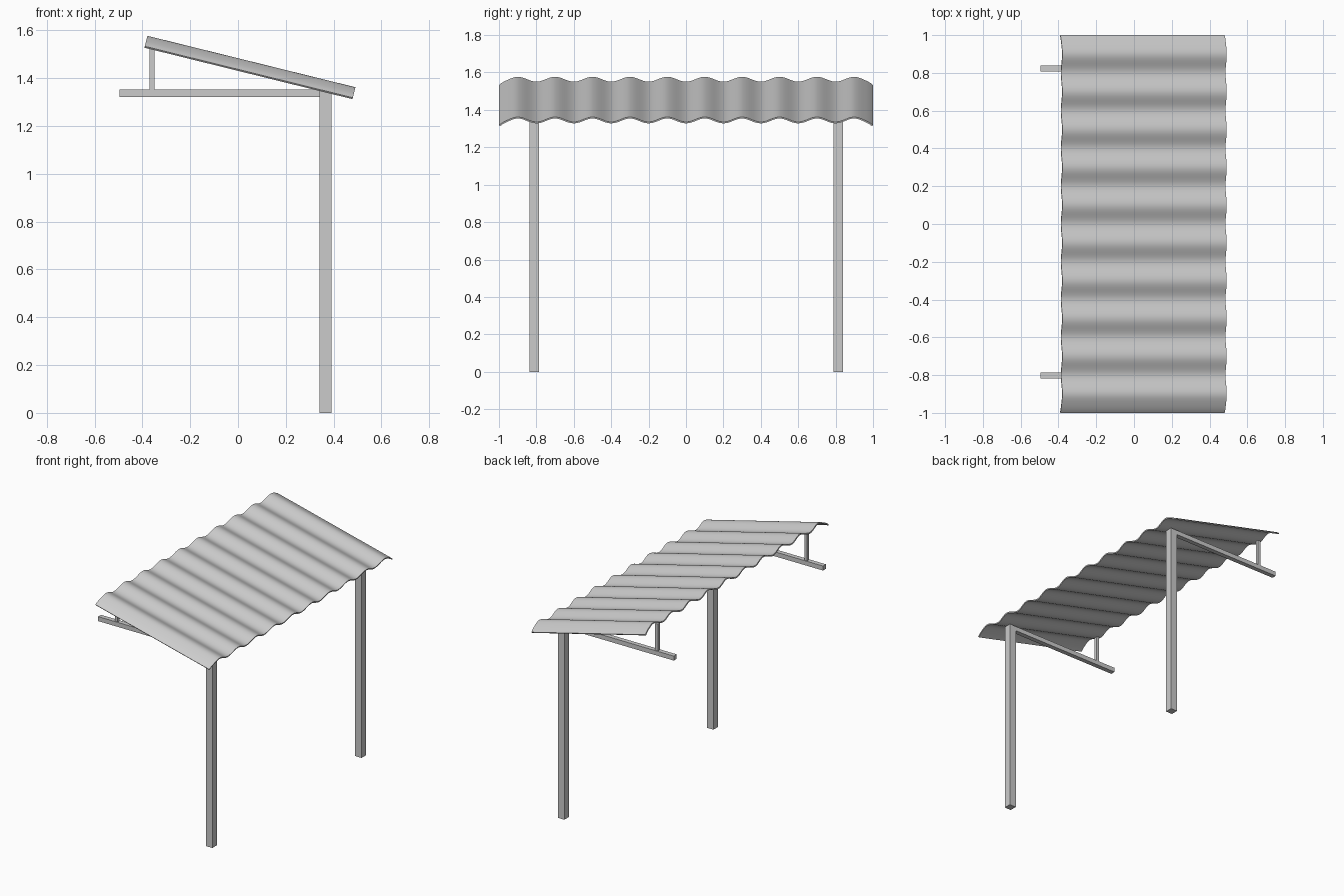
import bpy, bmesh, math

if "Cube" in bpy.data.objects:
    bpy.data.objects.remove(bpy.data.objects["Cube"])


def box(name, x0, x1, y0, y1, z0, z1):
    bpy.ops.mesh.primitive_cube_add(
        size=1, location=((x0 + x1) / 2, (y0 + y1) / 2, (z0 + z1) / 2))
    ob = bpy.context.object
    ob.name = name
    ob.scale = (x1 - x0, y1 - y0, z1 - z0)
    bpy.ops.object.transform_apply(location=False, rotation=False, scale=True)
    return ob


# Supports: post, cantilever beam flush with the post's +y face, short strut
for side, y in (("front", -0.8125), ("back", 0.8145)):
    edge = y + 0.0255
    box(side + "_post", 0.341, 0.391, y - 0.0255, edge, 0, 1.353)
    box(side + "_beam", -0.495, 0.342, edge - 0.032, edge, 1.322, 1.353)
    mid = edge - 0.016
    box(side + "_strut", -0.370, -0.349, mid - 0.0105, mid + 0.0105, 1.353, 1.538)


# Corrugated roof: ten waves, the outer edges curling further down
def drop(y):
    a = abs(y)
    if a > 0.9:
        t = (a - 0.9) / 0.1
        return 0.027 * (1 - math.cos(math.pi * t)) / 2 * (1 - t) + 0.045 * t ** 2.3 * t \
            + 0.03 * t * t * (1 - t)
    return 0.0135 * (1 - math.cos(math.pi * (a - 0.9) / 0.1))


high, low = (-0.379, 1.577), (0.491, 1.362)
ang = math.atan2(high[1] - low[1], low[0] - high[0])
nx, nz = math.sin(ang), math.cos(ang)

bm = bmesh.new()
steps = 160
rows = []
for i in range(steps + 1):
    y = -1 + 2 * i / steps
    d = drop(y)
    rows.append([bm.verts.new((x - nx * d, y, z - nz * d)) for x, z in (high, low)])
for a, b in zip(rows, rows[1:]):
    bm.faces.new((a[0], a[1], b[1], b[0]))
me = bpy.data.meshes.new("corrugated_roof")
bm.to_mesh(me)
bm.free()
roof = bpy.data.objects.new("corrugated_roof", me)
bpy.context.collection.objects.link(roof)

# Sheet thickness below the top surface
mod = roof.modifiers.new("thickness", 'SOLIDIFY')
mod.thickness = 0.008
mod.offset = -1
bpy.ops.object.select_all(action='DESELECT')
roof.select_set(True)
bpy.context.view_layer.objects.active = roof
bpy.ops.object.modifier_apply(modifier=mod.name)
bpy.ops.object.shade_smooth_by_angle(angle=math.radians(35))
